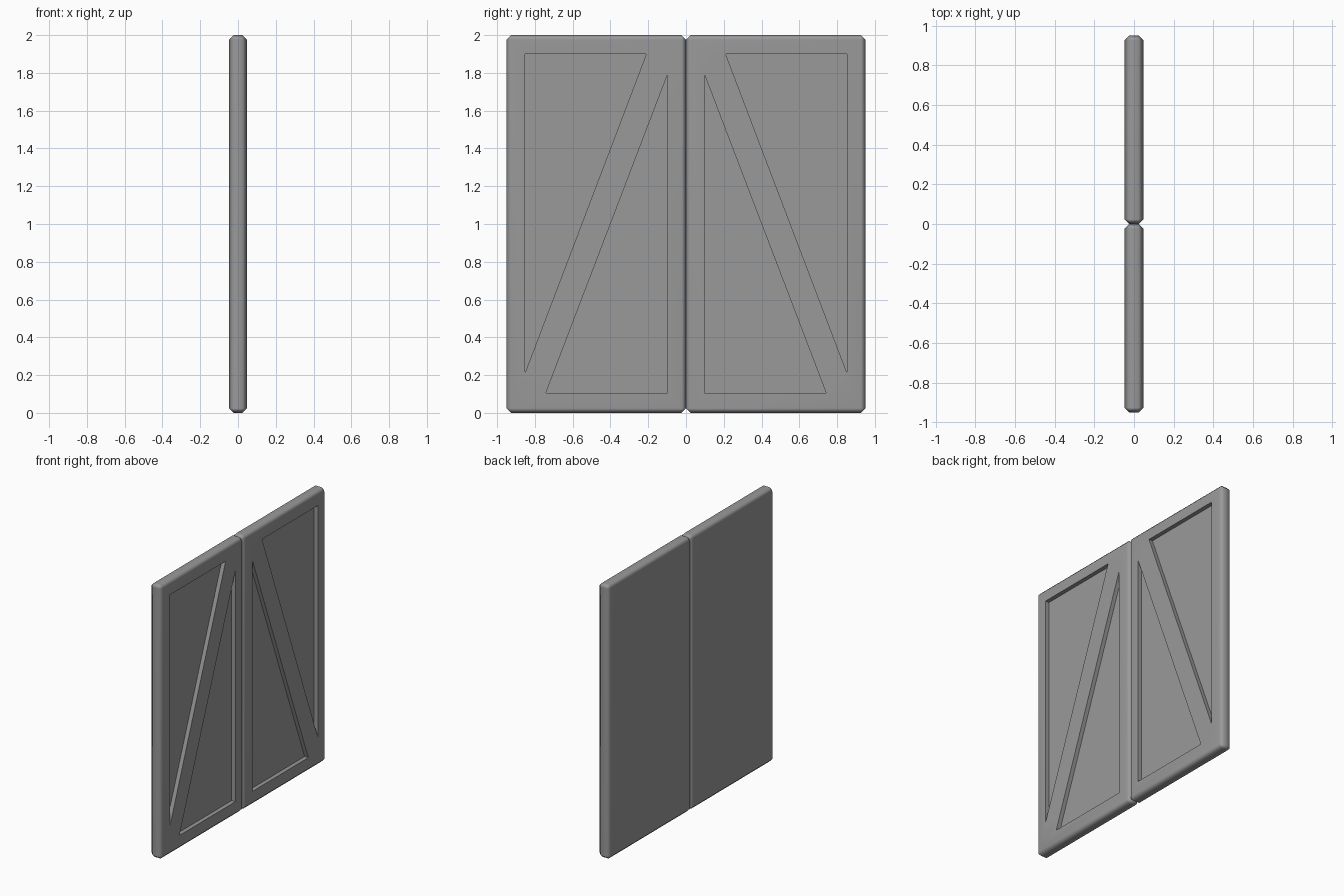
import bpy
import bmesh

if "Cube" in bpy.data.objects:
    bpy.data.objects.remove(bpy.data.objects["Cube"], do_unlink=True)

HALF_T, WIDTH, HEIGHT = 0.0475, 0.95, 2.0
CHAMFER, RECESS = 0.024, 0.03

# Single grey paint
paint = bpy.data.materials.new("grey paint")
paint.use_nodes = True
GREY = (0.32, 0.32, 0.32, 1)
paint.diffuse_color = GREY
paint.node_tree.nodes["Principled BSDF"].inputs["Base Color"].default_value = GREY


def prism(name, outline, x0, x1):
    """Extrude a (y, z) outline along x."""
    bm = bmesh.new()
    face = bm.faces.new([bm.verts.new((x0, y, z)) for y, z in outline])
    out = bmesh.ops.extrude_face_region(bm, geom=[face])["geom"]
    bmesh.ops.translate(bm, vec=(x1 - x0, 0, 0),
                        verts=[v for v in out if isinstance(v, bmesh.types.BMVert)])
    bmesh.ops.recalc_face_normals(bm, faces=bm.faces)
    mesh = bpy.data.meshes.new(name)
    bm.to_mesh(mesh)
    bm.free()
    mesh.materials.append(paint)
    obj = bpy.data.objects.new(name, mesh)
    bpy.context.collection.objects.link(obj)
    return obj


# Triangular recesses either side of the diagonal brace
RECESSES = [
    [(0.21, 1.9), (0.853, 1.9), (0.853, 0.21)],
    [(0.098, 1.79), (0.098, 0.105), (0.742, 0.105)],
]


def door_leaf(name, side):
    leaf = prism(name, [(side * y, z) for y, z in
                        [(0, 0), (WIDTH, 0), (WIDTH, HEIGHT), (0, HEIGHT)]],
                 -HALF_T, HALF_T)
    bevel = leaf.modifiers.new("chamfer", 'BEVEL')
    bevel.width, bevel.segments = CHAMFER, 1
    cutters = []
    for outline in RECESSES:
        cutter = prism("recess_cutter", [(side * y, z) for y, z in outline],
                       HALF_T - RECESS, HALF_T + 0.1)
        cutter.hide_render = True
        cut = leaf.modifiers.new("recess", 'BOOLEAN')
        cut.operation, cut.solver, cut.object = 'DIFFERENCE', 'EXACT', cutter
        cutters.append(cutter)

    # Bake the cuts, then drop the cutters
    depsgraph = bpy.context.evaluated_depsgraph_get()
    leaf.data = bpy.data.meshes.new_from_object(leaf.evaluated_get(depsgraph))
    leaf.modifiers.clear()
    for cutter in cutters:
        bpy.data.objects.remove(cutter, do_unlink=True)

    # Soft chamfers, crisp recess edges, flat broad faces
    bpy.ops.object.select_all(action='DESELECT')
    leaf.select_set(True)
    bpy.context.view_layer.objects.active = leaf
    bpy.ops.object.shade_smooth_by_angle(angle=1.0)
    weighted = leaf.modifiers.new("weighted normals", 'WEIGHTED_NORMAL')
    weighted.keep_sharp = True


door_leaf("front_door_leaf", -1)
door_leaf("back_door_leaf", 1)
